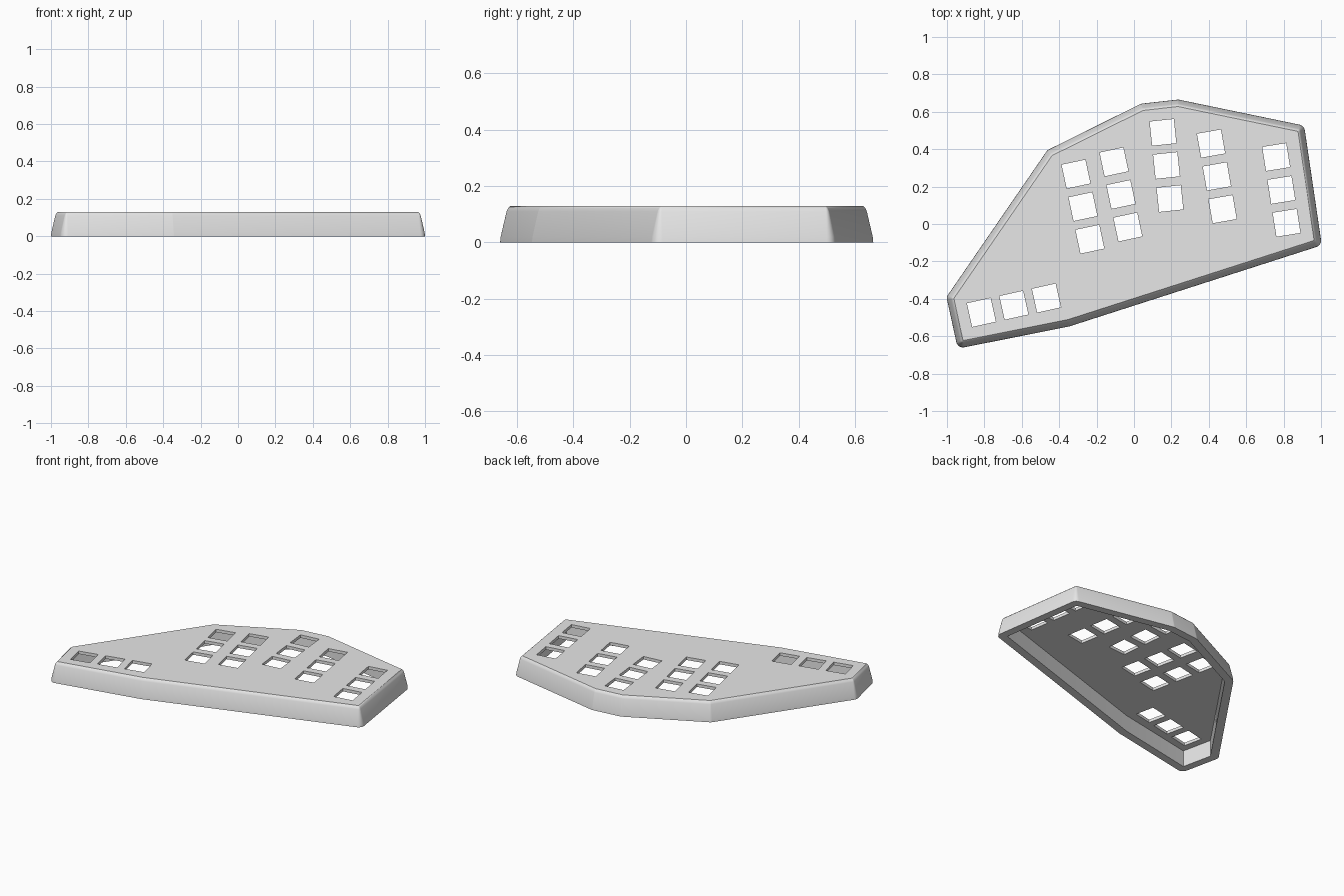
import bpy, bmesh, math
from mathutils import Vector, Matrix

cube = bpy.data.objects.get("Cube")
if cube:
    bpy.data.objects.remove(cube, do_unlink=True)

grey = bpy.data.materials.new("light_grey")
grey.use_nodes = True
grey.diffuse_color = (0.8, 0.8, 0.8, 1)
grey.node_tree.nodes["Principled BSDF"].inputs["Base Color"].default_value = (0.8, 0.8, 0.8, 1)

# Top outline, counter-clockwise from the left end
OUTLINE = [Vector(p) for p in (
    (-0.963, -0.398), (-0.914, -0.623), (-0.353, -0.511), (0.963, -0.088),
    (0.877, 0.495), (0.235, 0.628), (0.048, 0.607), (-0.438, 0.366))]
ARC = 6


def make_object(name, bm):
    bmesh.ops.recalc_face_normals(bm, faces=bm.faces)
    mesh = bpy.data.meshes.new(name)
    bm.to_mesh(mesh)
    bm.free()
    mesh.materials.append(grey)
    obj = bpy.data.objects.new(name, mesh)
    bpy.context.collection.objects.link(obj)
    return obj


def ring(bm, offset, z):
    """Outline grown with round corners, or shrunk with sharp ones."""
    verts = []
    for i, p in enumerate(OUTLINE):
        a = p - OUTLINE[i - 1]
        b = OUTLINE[(i + 1) % len(OUTLINE)] - p
        n1 = Vector((a.y, -a.x)).normalized()
        n2 = Vector((b.y, -b.x)).normalized()
        start = math.atan2(n1.y, n1.x)
        turn = math.atan2(n1.x * n2.y - n1.y * n2.x, n1.dot(n2))
        for k in range(ARC + 1):
            t = start + turn * k / ARC
            q = p + offset * Vector((math.cos(t), math.sin(t)))
            if offset < 0:
                q = p + offset * (n1 + n2) / (1 + n1.dot(n2))
            verts.append(bm.verts.new((q.x, q.y, z)))
    return verts


# Case shell: cavity ceiling, cavity wall, rim, sloped wall, rounded top edge
bm = bmesh.new()
profile = [(-0.015, 0.11), (-0.015, 0), (0.037, 0), (0.035, 0.02),
           (0.014, 0.11), (0.009, 0.121), (0, 0.13)]
rings = [ring(bm, d, z) for d, z in profile]
for low, high in zip(rings, rings[1:]):
    for i in range(len(low)):
        j = (i + 1) % len(low)
        bm.faces.new((low[i], low[j], high[j], high[i]))
bm.faces.new(rings[0])
bm.faces.new(rings[-1])
bmesh.ops.remove_doubles(bm, verts=bm.verts, dist=1e-5)
case = make_object("keyboard_case", bm)

# Switch holes: first centre, tilt in degrees, step along the tilted axes
PITCH = 0.178
DOWN, ACROSS = Vector((0, -PITCH, 0)), Vector((PITCH, 0, 0))
groups = [((-0.31, 0.267), 12, DOWN), ((-0.107, 0.332), 12, DOWN),
          ((0.155, 0.49), 6, DOWN), ((0.412, 0.43), 10, DOWN),
          ((0.76, 0.358), 9, DOWN), ((-0.816, -0.473), 12.5, ACROSS)]
bm = bmesh.new()
for (x, y), tilt, step in groups:
    turn = Matrix.Rotation(math.radians(tilt), 4, "Z")
    for k in range(3):
        place = Matrix.Translation((x, y, 0.12)) @ turn @ Matrix.Translation(step * k)
        bmesh.ops.create_cube(bm, size=0.13, matrix=place @ Matrix.Diagonal((1, 1, 0.6, 1)))
cutter = make_object("switch_hole_cutter", bm)
cutter.hide_render = True

cut = case.modifiers.new("switch_holes", "BOOLEAN")
cut.operation = "DIFFERENCE"
cut.solver = "EXACT"
cut.object = cutter
bpy.ops.object.select_all(action="DESELECT")
bpy.context.view_layer.objects.active = case
case.select_set(True)
bpy.ops.object.modifier_apply(modifier=cut.name)
bpy.data.objects.remove(cutter, do_unlink=True)
bpy.ops.object.shade_smooth_by_angle(angle=math.radians(30))
